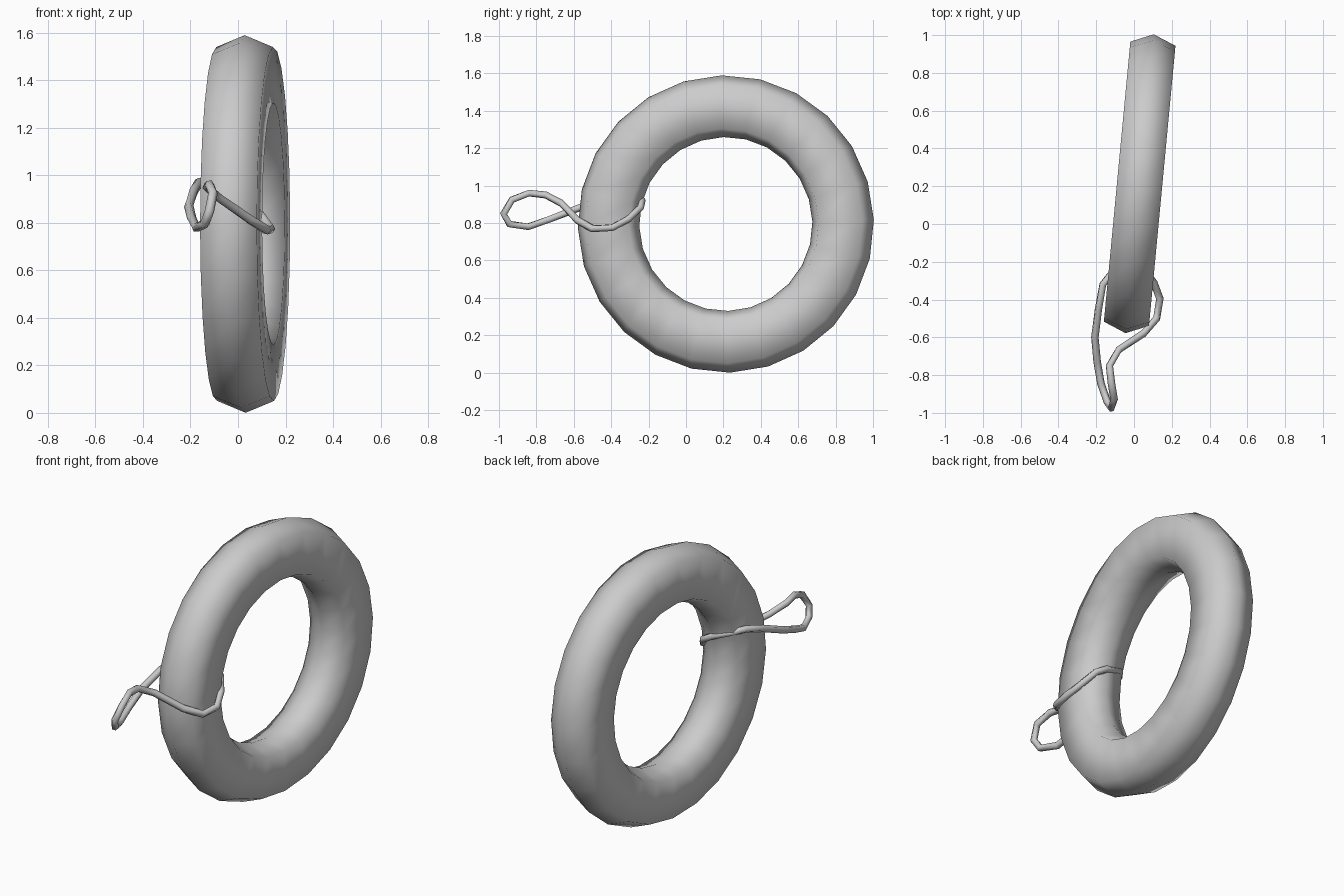
import bpy, math

if "Cube" in bpy.data.objects:
    bpy.data.objects.remove(bpy.data.objects["Cube"])

# Ring: hexagonal profile (radius, sideways offset) revolved in 24 steps
profile = [(0.795, 0), (0.745, 0.12), (0.51, 0.12), (0.465, 0), (0.51, -0.12), (0.745, -0.12)]
SEGS, N = 24, len(profile)
verts, faces = [], []
for i in range(SEGS):
    a = math.radians(1.6) + 2 * math.pi * i / SEGS
    verts += [(x, r * math.cos(a), r * math.sin(a)) for r, x in profile]
    for j in range(N):
        k, n = (j + 1) % N, (i + 1) % SEGS
        faces.append((i * N + j, i * N + k, n * N + k, n * N + j)[::-1])
mesh = bpy.data.meshes.new("ring")
mesh.from_pydata(verts, [], faces)
mesh.shade_smooth()
ring = bpy.data.objects.new("ring", mesh)
ring.location = (0.03, 0.213, 0.795)
ring.rotation_euler.z = math.radians(-5.4)
bpy.context.collection.objects.link(ring)

# Cord: closed loop through the ring, twisted into an eyelet
path = [(-0.12, -0.975, 0.85), (-0.14, -0.945, 0.795), (-0.175, -0.845, 0.78),
        (-0.195, -0.73, 0.82), (-0.207, -0.6, 0.87), (-0.188, -0.45, 0.93),
        (-0.165, -0.32, 0.97), (-0.12, -0.262, 0.96), (-0.01, -0.235, 0.92),
        (0.06, -0.245, 0.88), (0.105, -0.31, 0.82), (0.137, -0.395, 0.775),
        (0.12, -0.5, 0.77), (0.05, -0.58, 0.815), (-0.08, -0.665, 0.905),
        (-0.13, -0.75, 0.95), (-0.12, -0.84, 0.96), (-0.105, -0.93, 0.925)]
curve = bpy.data.curves.new("cord", 'CURVE')
curve.dimensions = '3D'
curve.bevel_depth = 0.02
curve.bevel_resolution = 1
spline = curve.splines.new('POLY')
spline.points.add(len(path) - 1)
for p, co in zip(spline.points, path):
    p.co = (*co, 1)
spline.use_cyclic_u = True
spline.use_smooth = True
cord = bpy.data.objects.new("cord", curve)
bpy.context.collection.objects.link(cord)
